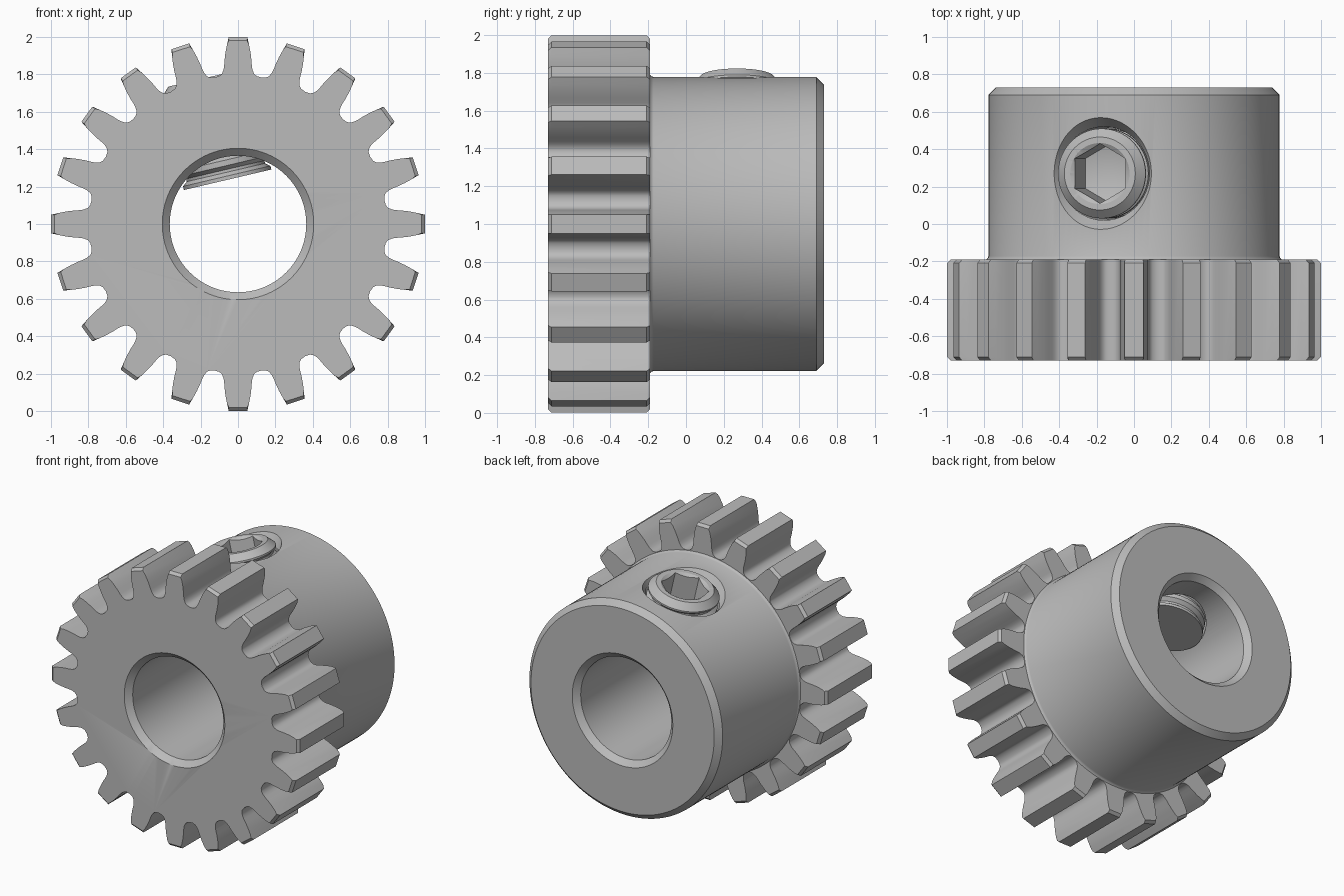
import bpy, bmesh
from math import sin, cos, pi, radians
from mathutils import Matrix

cube = bpy.data.objects.get("Cube")
if cube:
    bpy.data.objects.remove(cube)

steel = bpy.data.materials.new("steel grey")
steel.use_nodes = True
GREY = (0.5, 0.5, 0.5, 1)
steel.diffuse_color = GREY
steel.node_tree.nodes["Principled BSDF"].inputs["Base Color"].default_value = GREY

# Axes: the bore runs along +y, the set screw leans toward -x
CENTRE = Matrix.Translation((0, 0, 1))
BORE_AXIS = CENTRE @ Matrix.Rotation(-pi / 2, 4, 'X')
SCREW_AXIS = Matrix.Translation((0, 0.27, 1)) @ Matrix.Rotation(radians(-13.2), 4, 'Y')


def solid(name, sections, axis):
    """Skin a stack of closed sections and cap both ends."""
    bm = bmesh.new()
    rings = [[bm.verts.new(p) for p in s] for s in sections]
    n = len(rings[0])
    for low, high in zip(rings, rings[1:]):
        for i in range(n):
            j = (i + 1) % n
            bm.faces.new((low[i], low[j], high[j], high[i]))
    bm.faces.new(rings[0][::-1])
    bm.faces.new(rings[-1])
    bmesh.ops.remove_doubles(bm, verts=bm.verts[:], dist=1e-5)
    bmesh.ops.transform(bm, matrix=axis, verts=bm.verts[:])
    bmesh.ops.recalc_face_normals(bm, faces=bm.faces[:])
    mesh = bpy.data.meshes.new(name)
    bm.to_mesh(mesh)
    bm.free()
    mesh.materials.append(steel)
    obj = bpy.data.objects.new(name, mesh)
    bpy.context.collection.objects.link(obj)
    return obj


def lathe(name, profile, axis, sides=96):
    """Turn a (radius, height) profile about the axis."""
    turns = [pi / 2 + 2 * pi * i / sides for i in range(sides)]
    return solid(name, [[(r * cos(a), r * sin(a), h) for a in turns]
                        for r, h in profile], axis)


def combine(obj, other, operation):
    """Apply a boolean and discard the second solid."""
    mod = obj.modifiers.new("boolean", 'BOOLEAN')
    mod.operation, mod.solver, mod.object = operation, 'EXACT', other
    graph = bpy.context.evaluated_depsgraph_get()
    mesh = bpy.data.meshes.new_from_object(obj.evaluated_get(graph))
    obj.modifiers.clear()
    obj.data = mesh
    bpy.data.objects.remove(other)


def finish(obj):
    bpy.ops.object.select_all(action='DESELECT')
    obj.select_set(True)
    bpy.context.view_layer.objects.active = obj
    bpy.ops.object.shade_smooth_by_angle(angle=radians(28))


# Gear teeth: half a tooth as (half width, radius), mirrored and repeated
TEETH = 20
FRONT, SHOULDER, BACK = -0.73, -0.19, 0.73
flank = [(0.05, 1.0), (0.059, 0.96), (0.067, 0.92), (0.072, 0.88), (0.074, 0.85),
         (0.077, 0.83), (0.086, 0.808), (0.1, 0.797)]
tooth = [(-w / r, r) for w, r in reversed(flank)] + [(w / r, r) for w, r in flank]
tooth.append((pi / TEETH, 0.793))
outline = [(a + 2 * pi * t / TEETH, r) for t in range(TEETH) for a, r in tooth]


def gear_section(height, limit):
    return [(min(r, limit) * cos(a), min(r, limit) * sin(a), height) for a, r in outline]


EDGE = 0.018
gear = solid("pinion_gear", [gear_section(FRONT, 1 - EDGE),
                             gear_section(FRONT + EDGE, 1),
                             gear_section(SHOULDER - EDGE, 1),
                             gear_section(SHOULDER, 1 - EDGE)], BORE_AXIS)

# Hub with a small fillet at the gear and a chamfered back rim
hub = lathe("hub", [(0.6, -0.5), (0.79, -0.2), (0.79, SHOULDER), (0.783, -0.184),
                    (0.778, -0.172), (0.778, BACK - 0.04), (0.738, BACK)], BORE_AXIS, 128)
combine(gear, hub, 'UNION')

# Bore, chamfered at both ends
bore = lathe("bore_cutter", [(0.465, FRONT - 0.06), (0.405, FRONT), (0.365, FRONT + 0.04),
                             (0.365, BACK - 0.04), (0.405, BACK), (0.465, BACK + 0.06)],
             BORE_AXIS)
combine(gear, bore, 'DIFFERENCE')

# Countersunk hole for the set screw
hole = lathe("screw_hole_cutter", [(0.25, 0.1), (0.25, 0.705), (0.41, 0.945)], SCREW_AXIS)
combine(gear, hole, 'DIFFERENCE')
finish(gear)

# Set screw with thread ridges and a hexagon socket
BOTTOM, TOP, PITCH = 0.243, 0.80, 0.085
threads = [(0, BOTTOM), (0.24, BOTTOM)]
for i in range(6):
    h = BOTTOM + i * PITCH
    threads += [(0.24, h + 0.02), (0.215, h + 0.04), (0.215, h + 0.055), (0.24, h + 0.075)]
screw = lathe("set_screw", threads + [(0.24, 0.755), (0.195, TOP), (0, TOP)], SCREW_AXIS, 64)
socket = lathe("socket_cutter", [(0, 0.5), (0.16, 0.55), (0.16, 0.9)], SCREW_AXIS, 6)
combine(screw, socket, 'DIFFERENCE')
lead_in = lathe("lead_in_cutter", [(0, 0.7), (0.163, TOP), (0.163, 0.9)], SCREW_AXIS, 64)
combine(screw, lead_in, 'DIFFERENCE')
finish(screw)
